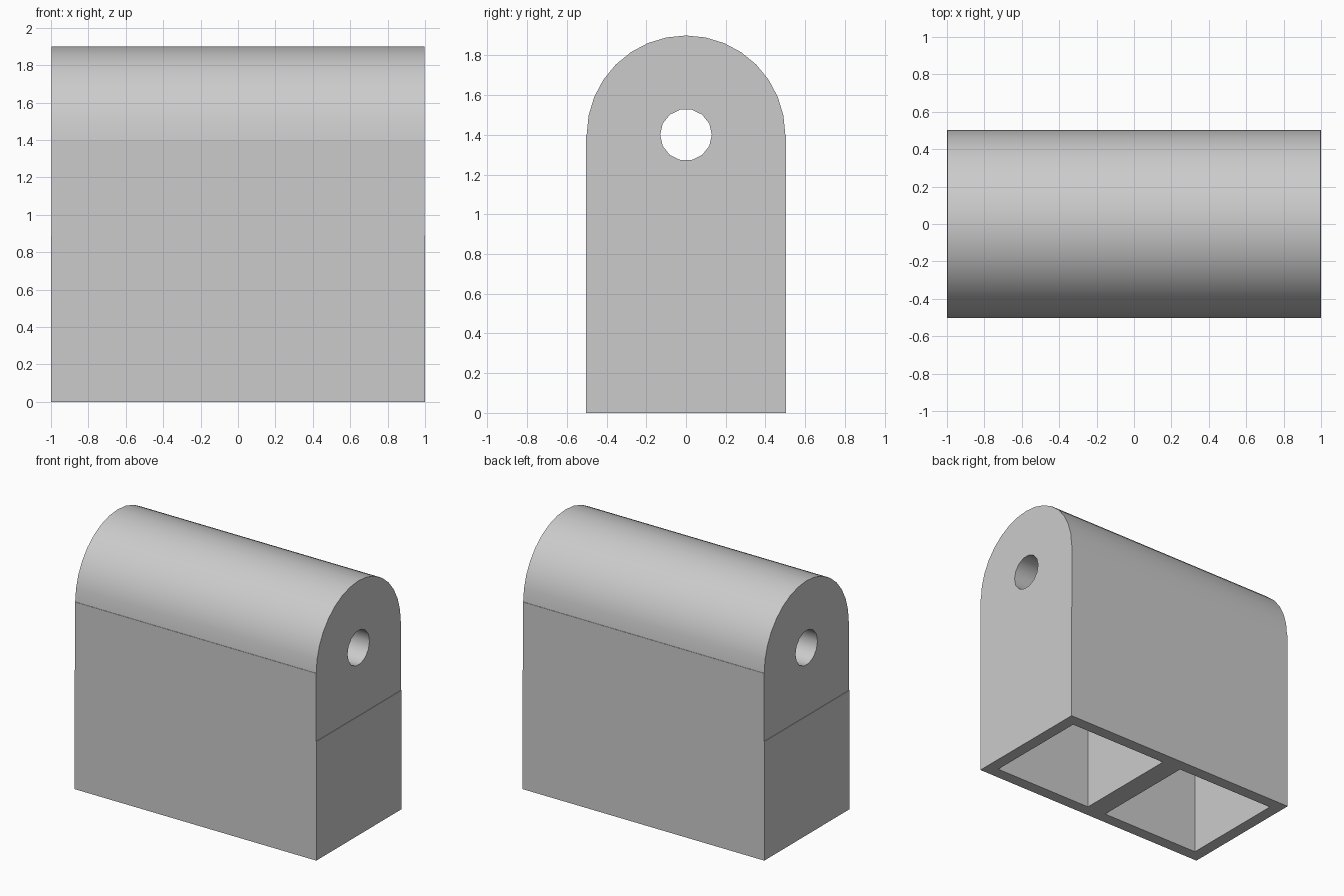
import bpy
import math

cube = bpy.data.objects.get("Cube")
if cube:
    bpy.data.objects.remove(cube, do_unlink=True)

HALF_WIDTH = 0.503
AXIS_Z = 1.4
FOOT_Z = 0.89
LEDGE = 0.003

grey = bpy.data.materials.new("plain grey")
grey.use_nodes = True
color = (0.6, 0.6, 0.6, 1)
grey.diffuse_color = color
grey.node_tree.nodes["Principled BSDF"].inputs["Base Color"].default_value = color


def prism(name, profile, x0, x1):
    """Extrude a closed (y, z) profile along x."""
    n = len(profile)
    verts = [(x, y, z) for x in (x0, x1) for y, z in profile]
    faces = [tuple(reversed(range(n))), tuple(range(n, 2 * n))]
    faces += [(i, (i + 1) % n, n + (i + 1) % n, n + i) for i in range(n)]
    mesh = bpy.data.meshes.new(name)
    mesh.from_pydata(verts, [], faces)
    mesh.materials.append(grey)
    obj = bpy.data.objects.new(name, mesh)
    bpy.context.collection.objects.link(obj)
    return obj


def rect(half, z0, z1):
    return [(-half, z0), (half, z0), (half, z1), (-half, z1)]


def arc(radius, sides, count):
    steps = [2 * math.pi * i / sides for i in range(count)]
    return [(radius * math.cos(a), AXIS_Z + radius * math.sin(a)) for a in steps]


def combine(target, tool, operation):
    """Apply a boolean and discard the helper."""
    tool.hide_render = True
    mod = target.modifiers.new(operation.lower(), "BOOLEAN")
    mod.operation, mod.object, mod.solver = operation, tool, "EXACT"
    bpy.context.view_layer.objects.active = target
    bpy.ops.object.modifier_apply(modifier=mod.name)
    bpy.data.objects.remove(tool, do_unlink=True)


# Round-topped block with a fine ledge where the barrel meets the sides
sides = rect(HALF_WIDTH, 0, AXIS_Z)
profile = sides[:3] + arc(0.5, 32, 17) + sides[3:]
block = prism("hinge_block", profile, -1 + LEDGE, 1 - LEDGE)

# Foot standing slightly proud of the end faces
foot = prism("foot", rect(HALF_WIDTH, 0, FOOT_Z), -1, 1)
combine(block, foot, "UNION")

# Pin hole along the barrel
combine(block, prism("pin_hole", arc(0.13, 14, 14), -1.1, 1.1), "DIFFERENCE")

# Two open pockets underneath
for x0, x1 in ((-0.91, -0.08), (0.08, 0.91)):
    combine(block, prism("pocket", rect(0.413, -0.1, FOOT_Z), x0, x1), "DIFFERENCE")

# Smooth barrel and hole, crisp corners
bpy.ops.object.select_all(action="DESELECT")
block.select_set(True)
bpy.context.view_layer.objects.active = block
bpy.ops.object.shade_smooth_by_angle(angle=math.radians(30))
